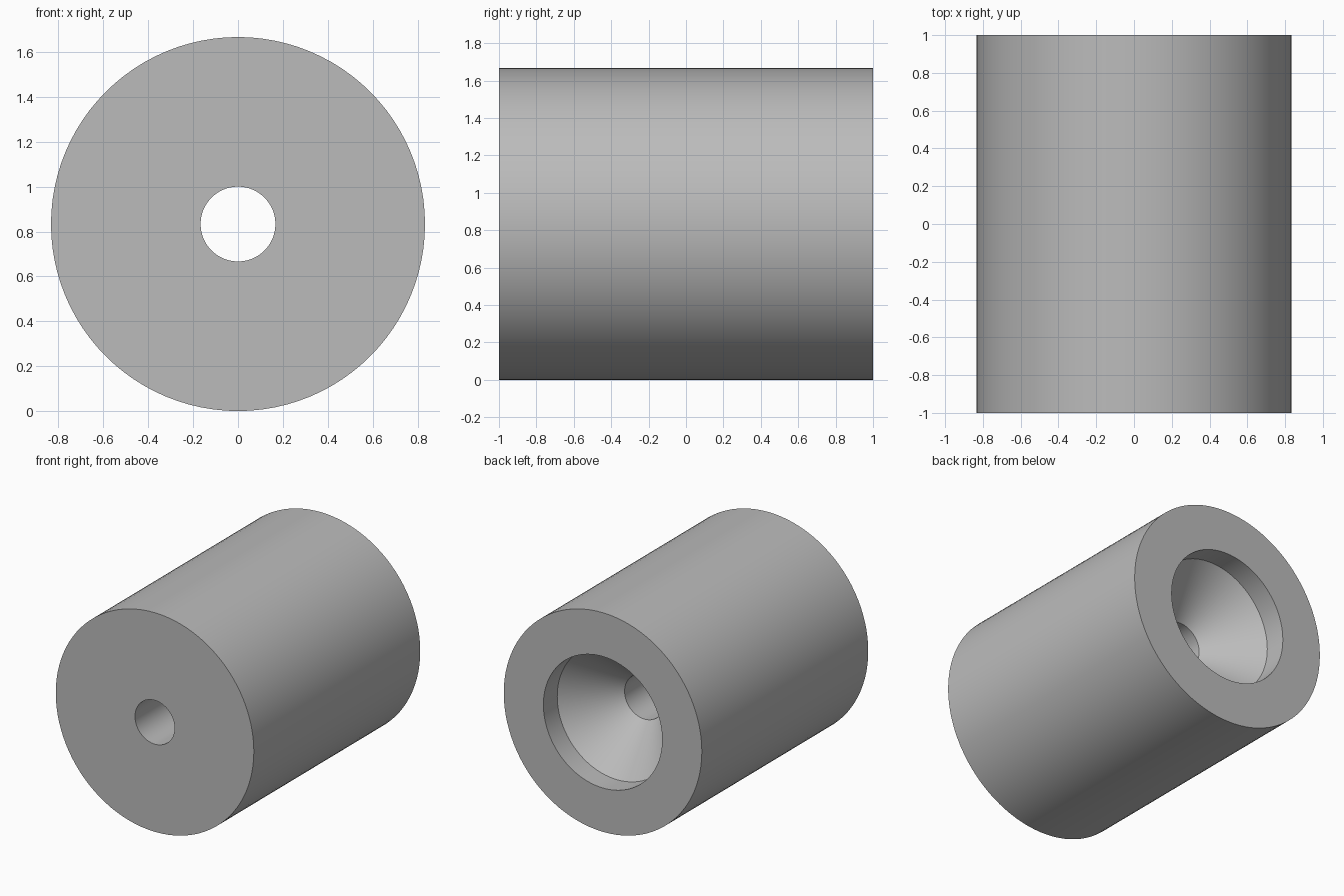
import bpy
import bmesh
import math
from mathutils import Matrix, Vector

default = bpy.data.objects.get("Cube")
if default:
    bpy.data.objects.remove(default, do_unlink=True)

SEGMENTS = 96
OUTER = 5 / 6      # outer radius
BORE = 1 / 6       # through hole radius
SINK = 0.5         # counterbore radius
STEP = 1 / 6       # counterbore depth
HALF = 1.0         # half length

# Plain grey material
grey = bpy.data.materials.new("plain grey")
grey.use_nodes = True
colour = (0.5, 0.5, 0.5, 1)
grey.diffuse_color = colour
grey.node_tree.nodes["Principled BSDF"].inputs["Base Color"].default_value = colour

# Wall section (radius, y): bore, countersink, counterbore, rim, outside
section = [
    (BORE, -HALF),
    (BORE, HALF - 3 * STEP),
    (SINK, HALF - STEP),
    (SINK, HALF),
    (OUTER, HALF),
    (OUTER, -HALF),
]

# Spin the closed section round the y axis
bm = bmesh.new()
verts = [bm.verts.new((r, y, 0)) for r, y in section]
edges = [bm.edges.new((verts[i], verts[(i + 1) % len(verts)])) for i in range(len(verts))]
bmesh.ops.spin(bm, geom=verts + edges, cent=(0, 0, 0), axis=(0, 1, 0),
               angle=math.tau, steps=SEGMENTS, use_merge=True)
bmesh.ops.remove_doubles(bm, verts=bm.verts, dist=1e-4)
bmesh.ops.recalc_face_normals(bm, faces=bm.faces)
bmesh.ops.transform(bm, matrix=Matrix.Translation(Vector((0, 0, OUTER))), verts=bm.verts)

mesh = bpy.data.meshes.new("countersunk_spacer")
bm.to_mesh(mesh)
bm.free()
mesh.materials.append(grey)
spacer = bpy.data.objects.new("countersunk_spacer", mesh)
bpy.context.collection.objects.link(spacer)

# Smooth walls, sharp rims
bpy.ops.object.select_all(action="DESELECT")
spacer.select_set(True)
bpy.context.view_layer.objects.active = spacer
bpy.ops.object.shade_smooth_by_angle(angle=math.radians(30))
